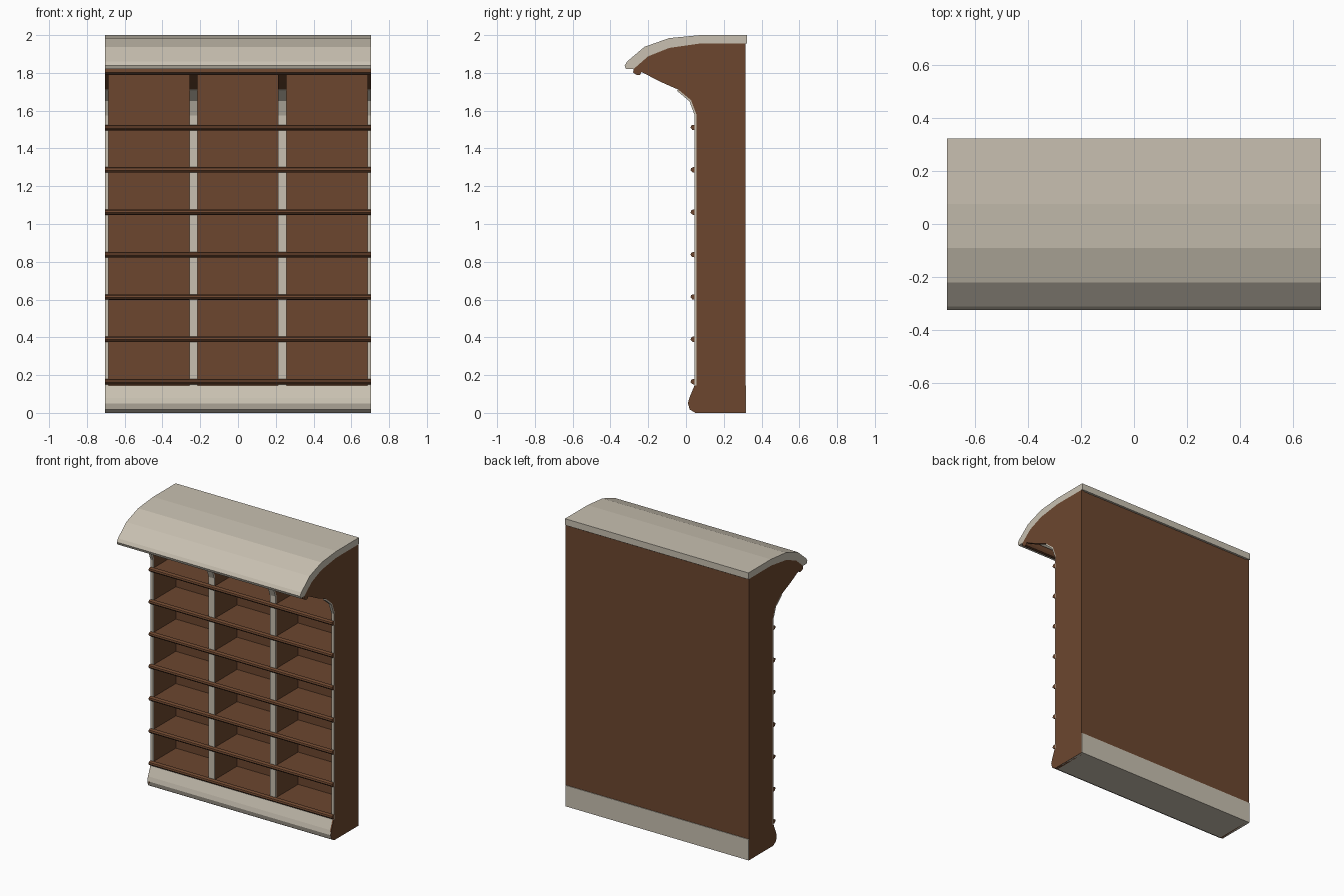
import bpy, bmesh

if "Cube" in bpy.data.objects:
    bpy.data.objects.remove(bpy.data.objects["Cube"])


def material(name, rgb):
    m = bpy.data.materials.new(name)
    m.diffuse_color = (*rgb, 1)
    m.use_nodes = True
    m.node_tree.nodes["Principled BSDF"].inputs["Base Color"].default_value = m.diffuse_color
    return m


brown = material("brown wood", (0.15, 0.062, 0.028))
cream = material("warm cream", (0.58, 0.53, 0.44))


def extrude(name, profile, x0, x1, mat):
    """Closed (y, z) profile swept along x."""
    bm = bmesh.new()
    face = bm.faces.new([bm.verts.new((x0, y, z)) for y, z in profile])
    out = bmesh.ops.extrude_face_region(bm, geom=[face])
    verts = [g for g in out["geom"] if isinstance(g, bmesh.types.BMVert)]
    bmesh.ops.translate(bm, verts=verts, vec=(x1 - x0, 0, 0))
    bmesh.ops.recalc_face_normals(bm, faces=bm.faces)
    me = bpy.data.meshes.new(name)
    bm.to_mesh(me)
    bm.free()
    me.materials.append(mat)
    ob = bpy.data.objects.new(name, me)
    bpy.context.collection.objects.link(ob)
    return ob


def rect(y0, y1, z0, z1):
    return [(y0, z0), (y1, z0), (y1, z1), (y0, z1)]


W = 0.705

# curved canopy
canopy = [(0.322, 2.0), (0.075, 2.0), (-0.09, 1.984), (-0.22, 1.938),
          (-0.312, 1.86), (-0.325, 1.838), (-0.318, 1.82), (-0.278, 1.82),
          (-0.2, 1.888), (-0.09, 1.932), (0.07, 1.955), (0.322, 1.955)]
extrude("canopy", canopy, -W, W, cream)

# base plinth with rounded nose
nose = [(0.05, 0.0), (0.02, 0.018), (0.01, 0.05), (0.018, 0.08), (0.045, 0.145)]
extrude("base_plinth", [(0.318, 0.0)] + nose + [(0.318, 0.146)], -W + 0.001, W - 0.001, cream)

# upright outline: front curve flares out to meet the canopy
front = [(0.055, 0.145), (0.055, 1.58), (0.027, 1.655), (-0.04, 1.711)]
flare = [(-0.14, 1.755), (-0.235, 1.805)]
under = [(-0.278, 1.82), (-0.2, 1.888), (-0.09, 1.932), (0.07, 1.955), (0.314, 1.955)]
upright = front + flare + under

# cream trim running up the front edge of each upright
trim = front + [(y - 0.009, z - 0.005) for y, z in reversed(front)]

for side, x0, x1 in (("left", -W, -W + 0.02), ("right", W - 0.02, W)):
    extrude(side + "_side_panel", [(0.314, 0.0)] + nose + upright, x0, x1, brown)
    extrude(side + "_side_trim", trim, x0, x1, cream)
for side, x in (("left", -0.236), ("right", 0.234)):
    extrude(side + "_divider", [(0.305, 0.145)] + upright[:-1] + [(0.305, 1.955)],
            x - 0.022, x + 0.022, brown)
    extrude(side + "_divider_trim", trim, x - 0.022, x + 0.022, cream)

# back panel
extrude("back_panel", rect(0.295, 0.314, 0.145, 1.95), -W + 0.001, W - 0.001, brown)

# shelves with faceted nosing
for i in range(7):
    z = 0.165 + i * 0.2243
    extrude(f"shelf_{i + 1}", rect(0.05, 0.296, z - 0.01, z + 0.01), -W + 0.01, W - 0.01, brown)
    nosing = [(0.05, z - 0.015), (0.034, z - 0.013), (0.024, z - 0.002),
              (0.027, z + 0.009), (0.036, z + 0.014), (0.05, z + 0.014)]
    extrude(f"shelf_nosing_{i + 1}", nosing, -W, W, brown)

# moulding bar under the canopy lip
extrude("canopy_moulding", [(-0.235, 1.805), (-0.243, 1.79), (-0.262, 1.79), (-0.28, 1.802),
                            (-0.278, 1.82), (-0.262, 1.836), (-0.235, 1.83)], -W, W, brown)
